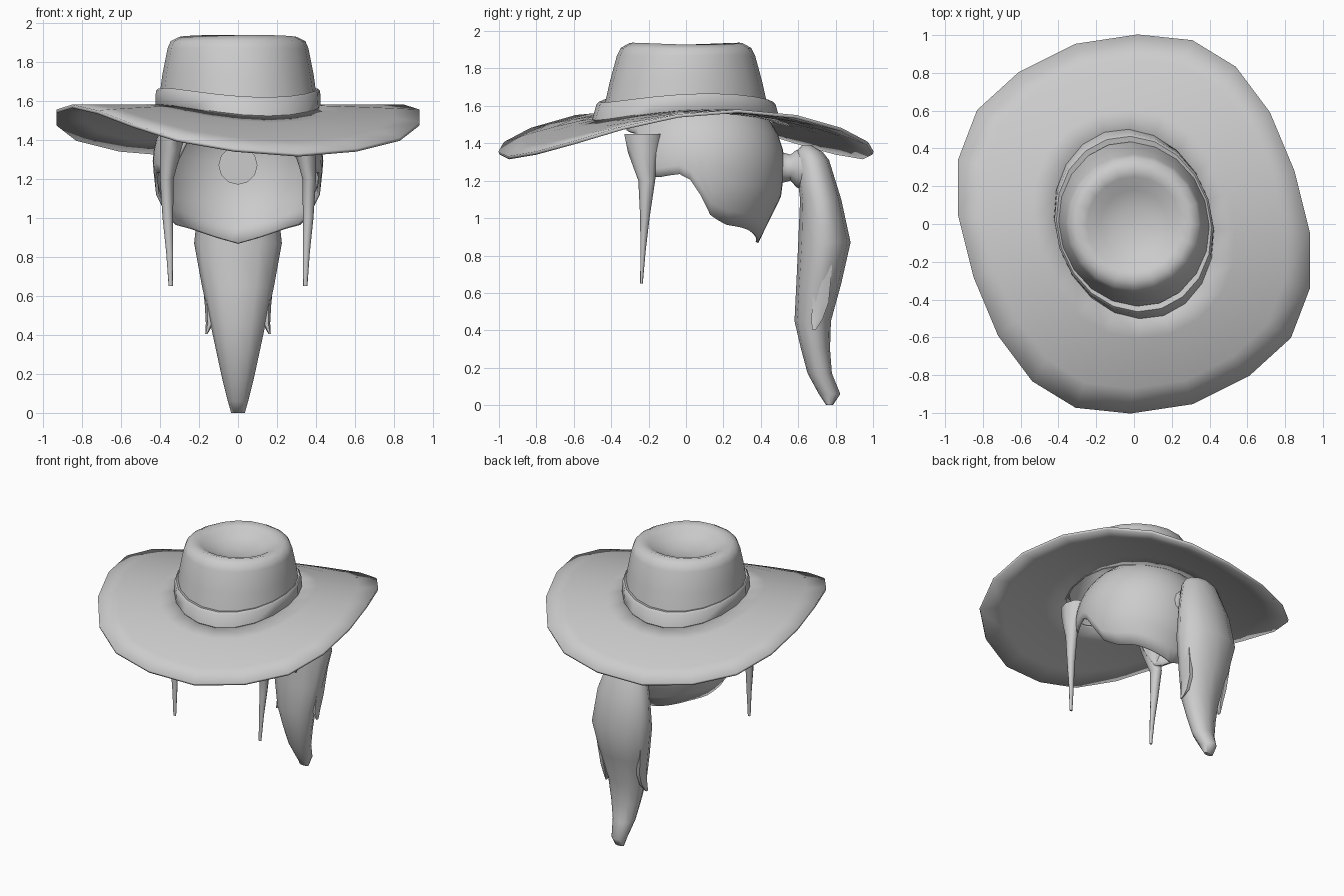
import bpy
import bmesh
from math import sin, cos, pi, radians, sqrt

cube = bpy.data.objects.get("Cube")
if cube:
    bpy.data.objects.remove(cube, do_unlink=True)

grey = bpy.data.materials.new("plain_grey")
grey.use_nodes = True
GREY = (0.6, 0.6, 0.6, 1)
grey.diffuse_color = GREY
grey.node_tree.nodes["Principled BSDF"].inputs["Base Color"].default_value = GREY

TWIST = radians(17.5)   # the hat sits turned on the head
SIDES = 20


def loft(name, rings, cap_start=False, cap_end=False, thickness=0, angle=40):
    """Skin a list of closed rings of points into one smooth object."""
    bm = bmesh.new()
    rows = [[bm.verts.new(p) for p in ring] for ring in rings]
    n = len(rows[0])
    for a, b in zip(rows, rows[1:]):
        for i in range(n):
            j = (i + 1) % n
            bm.faces.new((a[i], a[j], b[j], b[i]))
    if cap_start:
        bm.faces.new(rows[0])
    if cap_end:
        bm.faces.new(rows[-1])
    bmesh.ops.recalc_face_normals(bm, faces=bm.faces)
    mesh = bpy.data.meshes.new(name)
    bm.to_mesh(mesh)
    bm.free()
    mesh.materials.append(grey)
    obj = bpy.data.objects.new(name, mesh)
    bpy.context.collection.objects.link(obj)
    if thickness:
        mod = obj.modifiers.new("Thickness", 'SOLIDIFY')
        mod.thickness = thickness
        mod.offset = 0
    bpy.ops.object.select_all(action='DESELECT')
    obj.select_set(True)
    bpy.context.view_layer.objects.active = obj
    bpy.ops.object.shade_smooth_by_angle(angle=radians(angle))
    return obj


def along(x, y):
    """Distance of a point along the turned front-to-back axis of the hat."""
    return -x * sin(TWIST) + y * cos(TWIST)


def hat_ring(a, b, z, bend=0.0):
    """Turned ellipse whose height drops towards front and back."""
    ring = []
    for i in range(SIDES):
        t = 2 * pi * i / SIDES + pi / 2 - TWIST
        u, v = a * cos(t), b * sin(t)
        ring.append((u * cos(TWIST) - v * sin(TWIST),
                     u * sin(TWIST) + v * cos(TWIST), z - bend * v * v))
    return ring


def oval(x, y, z, rx, ry, n=10):
    return [(x + rx * cos(2 * pi * i / n), y + ry * sin(2 * pi * i / n), z) for i in range(n)]


# Brim: half an outline, repeated point-symmetrically
half = [(0.02, 1.0), (-0.31, 0.95), (-0.61, 0.8), (-0.83, 0.6), (-0.93, 0.34),
        (-0.93, 0.04), (-0.85, -0.28), (-0.72, -0.59), (-0.54, -0.83), (-0.31, -0.97)]
rim = half + [(-x, -y) for x, y in half]
inner = hat_ring(0.39, 0.48, 0)
brim = []
for f in (0, 0.25, 0.5, 0.75, 1):
    ring = []
    for p, q in zip(inner, rim):
        x, y = p[0] + f * (q[0] - p[0]), p[1] + f * (q[1] - p[1])
        ring.append((x, y, 1.572 - 0.25 * along(x, y) ** 2))
    brim.append(ring)
loft("hat_brim", brim, thickness=0.018)

# Band around the foot of the crown
loft("hat_band", [hat_ring(0.40, 0.49, 1.56, 0.24), hat_ring(0.415, 0.51, 1.585, 0.24),
                  hat_ring(0.415, 0.485, 1.655, 0.22), hat_ring(0.405, 0.47, 1.667, 0.22),
                  hat_ring(0.385, 0.44, 1.655, 0.22)])

# Crown with a dished top
loft("hat_crown", [hat_ring(0.40, 0.445, 1.62, 0.22), hat_ring(0.385, 0.41, 1.74, 0.08),
                   hat_ring(0.36, 0.37, 1.87), hat_ring(0.345, 0.35, 1.905, -0.04),
                   hat_ring(0.30, 0.30, 1.927, -0.12), hat_ring(0.25, 0.25, 1.915, -0.12),
                   hat_ring(0.18, 0.18, 1.875, -0.08), hat_ring(0.09, 0.09, 1.85),
                   hat_ring(0.01, 0.01, 1.845)], cap_end=True, angle=60)

# Hair cap: open shell whose lower edge depends on the angle from the front
EDGE = [(0, 1.47), (35, 1.45), (42, 1.36), (50, 1.22), (62, 1.22), (74, 1.24), (84, 1.2),
        (90, 1.12), (95, 1.03), (110, 0.97), (132, 0.95), (160, 0.9), (180, 0.87)]


def edge_height(deg):
    for (d0, z0), (d1, z1) in zip(EDGE, EDGE[1:]):
        if deg <= d1:
            return z0 + (z1 - z0) * (deg - d0) / (d1 - d0)
    return EDGE[-1][1]


def cap_radius(z):
    if z > 1.28:
        return sqrt(max(0.0, 1 - ((z - 1.28) / 0.42) ** 2))
    if z > 1.12:
        return 1 - 0.04 * (1.28 - z) / 0.16
    return 0.96 - 0.28 * (1.12 - z) / 0.25


CAP_SIDES, CAP_ROWS, CAP_TOP = 48, 10, 1.69
cap = []
for r in range(CAP_ROWS + 1):
    ring = []
    for i in range(CAP_SIDES):
        t = 2 * pi * i / CAP_SIDES
        low = edge_height(min(t, 2 * pi - t) * 180 / pi)
        z = CAP_TOP + (low - CAP_TOP) * r / CAP_ROWS
        k = cap_radius(z)
        ring.append((0.43 * k * sin(t), 0.08 - 0.44 * k * cos(t), z))
    cap.append(ring)
loft("hair_cap", cap, cap_start=True, thickness=0.015, angle=60)

# Front strands and ponytail side tufts, one per side
for side, label in ((1, "left"), (-1, "right")):
    loft(label + "_front_strand",
         [oval(side * x, y, z, rx, ry, 8) for x, y, z, rx, ry in (
             (0.33, -0.23, 1.45, 0.07, 0.10), (0.345, -0.23, 1.35, 0.055, 0.08),
             (0.365, -0.21, 1.2, 0.035, 0.045), (0.36, -0.22, 1.0, 0.027, 0.025),
             (0.35, -0.23, 0.82, 0.018, 0.014), (0.345, -0.238, 0.65, 0.011, 0.007))],
         True, True, angle=60)
    loft(label + "_ponytail_tuft",
         [oval(side * x, y, z, rx, ry, 6) for x, y, z, rx, ry in (
             (0.17, 0.73, 0.75, 0.02, 0.06), (0.145, 0.72, 0.55, 0.025, 0.05),
             (0.145, 0.70, 0.46, 0.02, 0.035), (0.162, 0.685, 0.405, 0.006, 0.012))],
         True, True, angle=60)

# Hair tie joining cap and ponytail
tie = [[(r * cos(2 * pi * i / 12), y, z + r * sin(2 * pi * i / 12)) for i in range(12)]
       for y, z, r in ((0.47, 1.27, 0.1), (0.52, 1.27, 0.08), (0.56, 1.27, 0.07),
                       (0.59, 1.265, 0.1), (0.66, 1.25, 0.12))]
loft("hair_tie", tie, True, True, angle=60)

# Ponytail
loft("ponytail", [oval(0, (f + b) / 2, z, w, (b - f) / 2, 12) for z, w, f, b in (
    (1.39, 0.04, 0.62, 0.67), (1.355, 0.10, 0.59, 0.73), (1.31, 0.135, 0.585, 0.765),
    (1.1, 0.20, 0.61, 0.83), (0.87, 0.225, 0.60, 0.88), (0.65, 0.185, 0.59, 0.83),
    (0.45, 0.14, 0.58, 0.775), (0.3, 0.108, 0.615, 0.77), (0.17, 0.08, 0.65, 0.78),
    (0.06, 0.052, 0.71, 0.825), (0.0, 0.035, 0.75, 0.785))], True, True, angle=60)
